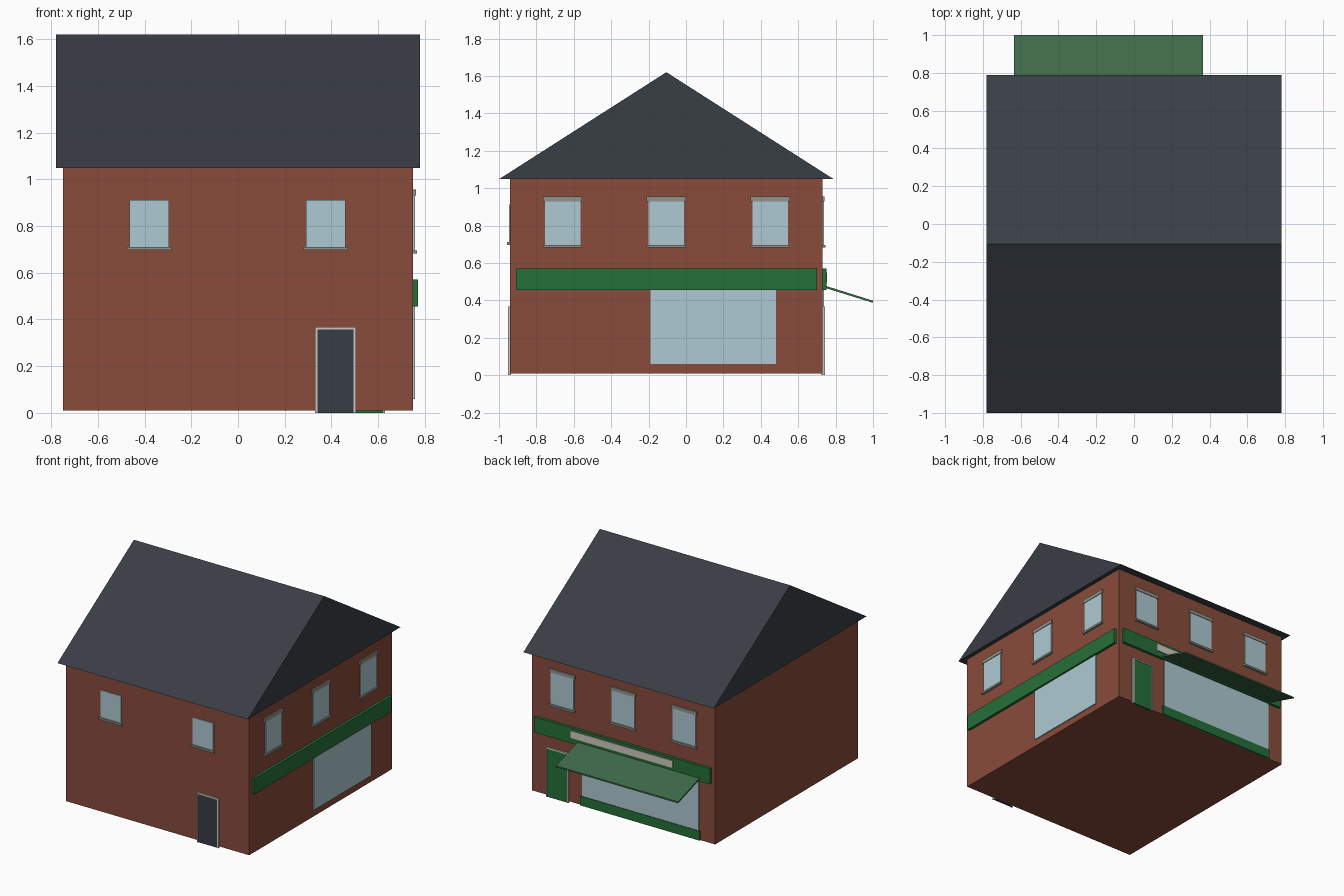
import bpy
import bmesh
from mathutils import Matrix, Vector

cube = bpy.data.objects.get("Cube")
if cube:
    bpy.data.objects.remove(cube, do_unlink=True)


def material(name, hex_colour):
    """Flat material from an sRGB hex string."""
    srgb = [int(hex_colour[i:i + 2], 16) / 255 for i in (0, 2, 4)]
    colour = [c / 12.92 if c < 0.04 else ((c + 0.055) / 1.055) ** 2.4 for c in srgb] + [1]
    mat = bpy.data.materials.new(name)
    mat.use_nodes = True
    mat.diffuse_color = colour
    mat.node_tree.nodes["Principled BSDF"].inputs["Base Color"].default_value = colour
    return mat


BRICK = material("brick", "884C3B")
SLATE = material("slate", "393E45")
GLASS = material("glass", "AECAD3")
STONE = material("stone", "92938B")
GREEN = material("shop green", "257038")
CANVAS = material("awning green", "3D6B48")
WHITE = material("off white", "CFCAC0")
DOOR = material("dark door", "373C45")


def finish(name, bm, mat):
    bmesh.ops.recalc_face_normals(bm, faces=bm.faces)
    mesh = bpy.data.meshes.new(name)
    bm.to_mesh(mesh)
    bm.free()
    mesh.materials.append(mat)
    obj = bpy.data.objects.new(name, mesh)
    bpy.context.collection.objects.link(obj)
    return obj


def box(name, mat, x, y, z):
    """Box from its (low, high) range on each axis."""
    bm = bmesh.new()
    size = [r[1] - r[0] for r in (x, y, z)]
    centre = Vector([sum(r) / 2 for r in (x, y, z)])
    bmesh.ops.create_cube(bm, size=1, matrix=Matrix.Translation(centre) @ Matrix.Diagonal(size + [1]))
    return finish(name, bm, mat)


def prism(name, mat, profile, x):
    """Extrude a (y, z) profile along x."""
    bm = bmesh.new()
    face = bm.faces.new([bm.verts.new((x[0], py, pz)) for py, pz in profile])
    new = bmesh.ops.extrude_face_region(bm, geom=[face])["geom"]
    bmesh.ops.translate(bm, vec=(x[1] - x[0], 0, 0),
                        verts=[v for v in new if isinstance(v, bmesh.types.BMVert)])
    return finish(name, bm, mat)


FRONT, BACK, SIDE = -0.94, 0.73, 0.75


def plate(name, mat, wall, along, z, depth):
    """Plate standing out of a wall by depth, spanning the range along it."""
    if wall == "front":
        return box(name, mat, along, (FRONT - depth, FRONT + 0.005), z)
    if wall == "back":
        return box(name, mat, along, (BACK - 0.005, BACK + depth), z)
    return box(name, mat, (SIDE - 0.005, SIDE + depth), along, z)


def window(wall, number, centre, width, z, lintel):
    tag = f"{wall}_window_{number}"
    half = width / 2
    wide = (centre - half - 0.01, centre + half + 0.01)
    plate(tag + "_pane", GLASS, wall, (centre - half, centre + half), z, 0.007)
    plate(tag + "_sill", STONE, wall, wide, (z[0] - 0.008, z[0] + 0.006), 0.017)
    if lintel:
        plate(tag + "_lintel", STONE, wall, wide, (z[1] - 0.02, z[1] + 0.006), 0.011)


def door(wall, mat, x):
    """Door leaf with two jambs and a head."""
    top, edge = 0.367, 0.01
    plate(wall + "_door", mat, wall, (x[0] + edge, x[1] - edge), (0, top - edge), 0.008)
    plate(wall + "_door_jamb_low", WHITE, wall, (x[0], x[0] + edge), (0, top), 0.012)
    plate(wall + "_door_jamb_high", WHITE, wall, (x[1] - edge, x[1]), (0, top), 0.012)
    plate(wall + "_door_head", WHITE, wall, x, (top - edge, top), 0.012)


# Walls and gabled roof
box("walls", BRICK, (-SIDE, SIDE), (FRONT, BACK), (0.01, 1.05))
prism("roof", SLATE, [(-1, 1.048), (0.79, 1.048), (-0.105, 1.62)], (-0.78, 0.78))

# Upper windows
for i, x in enumerate((-0.38, 0.375), 1):
    window("front", i, x, 0.17, (0.705, 0.912), False)
for i, y in enumerate((-0.66, -0.105, 0.45), 1):
    window("side", i, y, 0.19, (0.69, 0.95), True)
for i, x in enumerate((-0.5, 0, 0.5), 1):
    window("back", i, x, 0.19, (0.69, 0.95), True)

# Doors
door("front", DOOR, (0.33, 0.505))
door("back", GREEN, (0.447, 0.63))

# Shop windows and the panel below the back one
plate("side_shop_window", GLASS, "side", (-0.19, 0.48), (0.06, 0.455), 0.007)
plate("back_shop_window", GLASS, "back", (-0.62, 0.335), (0.07, 0.455), 0.007)
plate("stall_riser", GREEN, "back", (-0.63, 0.35), (0.01, 0.08), 0.011)

# Fascia boards and sign board
plate("side_fascia", GREEN, "side", (-0.91, 0.70), (0.455, 0.57), 0.02)
plate("back_fascia", GREEN, "back", (-0.72, 0.72), (0.455, 0.57), 0.02)
plate("sign_board", WHITE, "back", (-0.42, 0.42), (0.497, 0.55), 0.025)

# Sloping awning
prism("awning", CANVAS, [(0.74, 0.468), (0.74, 0.48), (1, 0.398), (1, 0.387)], (-0.635, 0.365))
